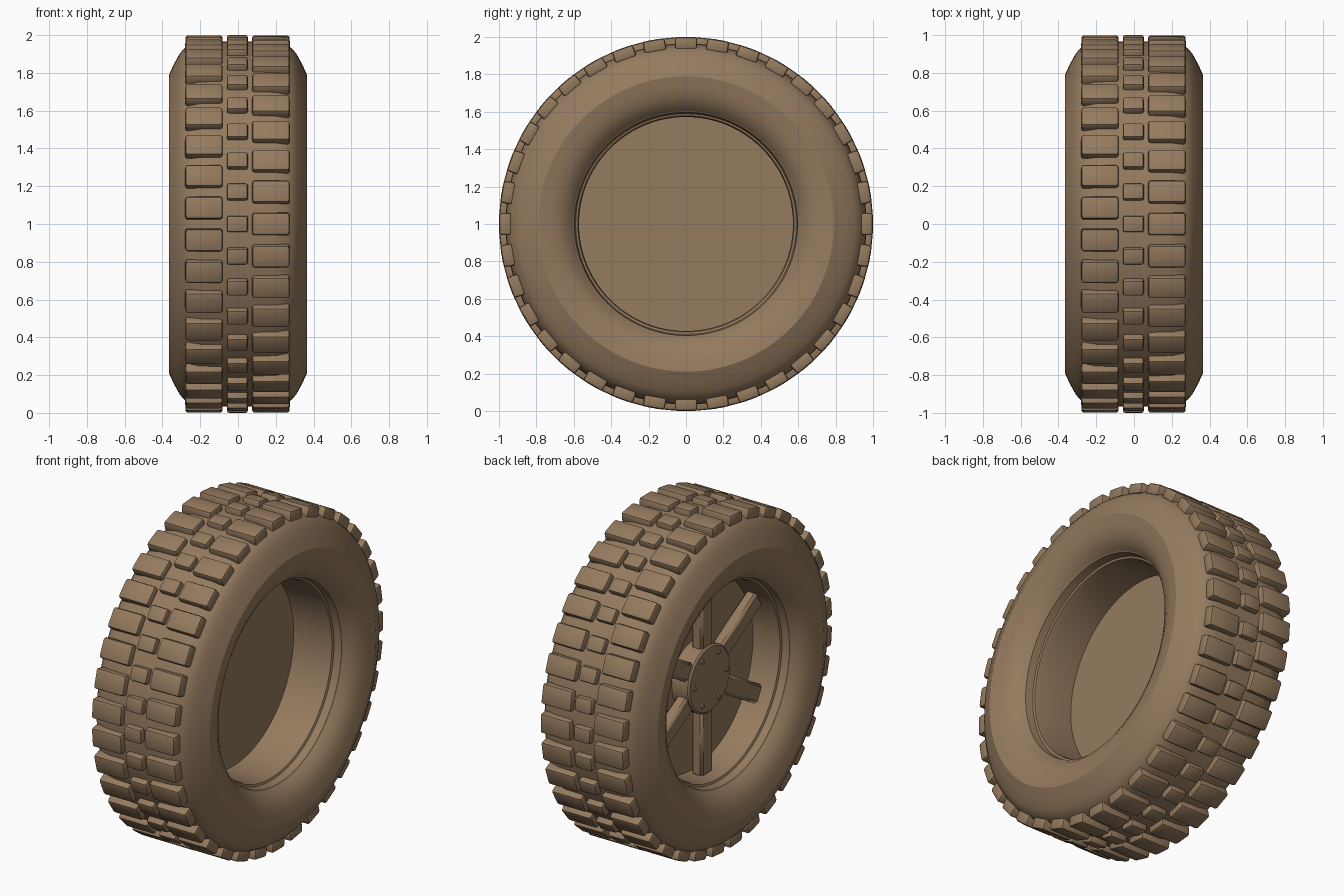
import bpy, bmesh, math
from mathutils import Matrix, Vector

if "Cube" in bpy.data.objects:
    bpy.data.objects.remove(bpy.data.objects["Cube"])

AXLE = Matrix.Translation((0, 0, 1))
brown = bpy.data.materials.new("dusty_brown")
brown.diffuse_color = (0.30, 0.196, 0.113, 1)
brown.use_nodes = True
brown.node_tree.nodes["Principled BSDF"].inputs["Base Color"].default_value = brown.diffuse_color


def finish(name, bm, angle=30):
    bmesh.ops.recalc_face_normals(bm, faces=bm.faces)
    me = bpy.data.meshes.new(name)
    bm.to_mesh(me)
    bm.free()
    me.materials.append(brown)
    ob = bpy.data.objects.new(name, me)
    bpy.context.collection.objects.link(ob)
    bpy.ops.object.select_all(action='DESELECT')
    ob.select_set(True)
    bpy.context.view_layer.objects.active = ob
    bpy.ops.object.shade_smooth_by_angle(angle=math.radians(angle))
    return ob


def lathe(name, profile, closed=True, steps=96):
    """Spin (x, radius) points around the axle."""
    bm = bmesh.new()
    rings = []
    for x, r in profile:
        rings.append([bm.verts.new(AXLE @ Vector((x, r * math.sin(a), r * math.cos(a))))
                      for a in (math.tau * i / steps for i in range(steps))])
    pairs = list(zip(rings, rings[1:]))
    if closed:
        pairs.append((rings[-1], rings[0]))
    else:
        bm.faces.new(rings[0])
        bm.faces.new(rings[-1])
    for a, b in pairs:
        for i in range(steps):
            j = (i + 1) % steps
            bm.faces.new((a[i], a[j], b[j], b[i]))
    return finish(name, bm)


def radial_blocks(name, x0, x1, width, r0, r1, count, start, bevel, segments=2, taper=1.0):
    """Bevelled boxes repeated around the axle, pointing outward."""
    bm = bmesh.new()
    for k in range(count):
        part = bmesh.new()
        bmesh.ops.create_cube(part, size=1)
        for v in part.verts:
            t = taper if v.co.z > 0 else 1
            v.co = Vector(((x0 + x1) / 2 + v.co.x * (x1 - x0) * t,
                           v.co.y * width * t,
                           (r0 + r1) / 2 + v.co.z * (r1 - r0)))
        bmesh.ops.bevel(part, geom=part.edges[:], offset=bevel, segments=segments,
                        profile=0.5, affect='EDGES')
        part.transform(AXLE @ Matrix.Rotation(start + math.tau * k / count, 4, 'X'))
        me = bpy.data.meshes.new("temp")
        part.to_mesh(me)
        part.free()
        bm.from_mesh(me)
        bpy.data.meshes.remove(me)
    return finish(name, bm, 40)


# Tyre carcass: outer shoulder, sidewall and rounded bead, mirrored across x
half = [(0.10, 0.965), (0.20, 0.962), (0.25, 0.95), (0.285, 0.93), (0.31, 0.90),
        (0.34, 0.845), (0.365, 0.79), (0.355, 0.73), (0.34, 0.68), (0.31, 0.63), (0.27, 0.60)]
lathe("tyre", half + [(-x, r) for x, r in reversed(half)])

# Rim barrel with stepped lips
lip = [(0.28, 0.61), (0.27, 0.597), (0.225, 0.59), (0.22, 0.578), (0.19, 0.572)]
lathe("rim_barrel", lip + [(-x, r) for x, r in reversed(lip)] + [(-0.2, 0.63), (0.2, 0.63)])

# Solid web across the barrel
lathe("wheel_disc", [(-0.045, 0.575), (-0.03, 0.575)], closed=False)

# Tread: three staggered rows of rounded lugs
STEP = math.tau / 36
radial_blocks("tread_left", -0.28, -0.08, 0.12, 0.935, 0.999, 36, STEP / 2, 0.014, taper=0.98)
radial_blocks("tread_centre", -0.06, 0.053, 0.088, 0.935, 1.0, 36, 0, 0.012, taper=0.98)
radial_blocks("tread_right", 0.073, 0.275, 0.12, 0.935, 0.999, 36, 0, 0.014, taper=0.98)

# Six spokes and the hub on the outer face
radial_blocks("spokes", -0.145, -0.07, 0.11, 0.12, 0.58, 6, 0, 0.015, 1)
lathe("hub", [(-0.16, 0.19), (-0.15, 0.2), (-0.04, 0.2)], closed=False, steps=48)

# Lug nuts on the hub face
bm = bmesh.new()
for k in range(6):
    a = math.tau * (k + 0.5) / 6
    place = Matrix.Translation((-0.162, 0.155 * math.sin(a), 0.155 * math.cos(a)))
    bmesh.ops.create_cone(bm, cap_ends=True, segments=12, radius1=0.014, radius2=0.014, depth=0.016,
                          matrix=AXLE @ place @ Matrix.Rotation(math.pi / 2, 4, 'Y'))
finish("lug_nuts", bm)
